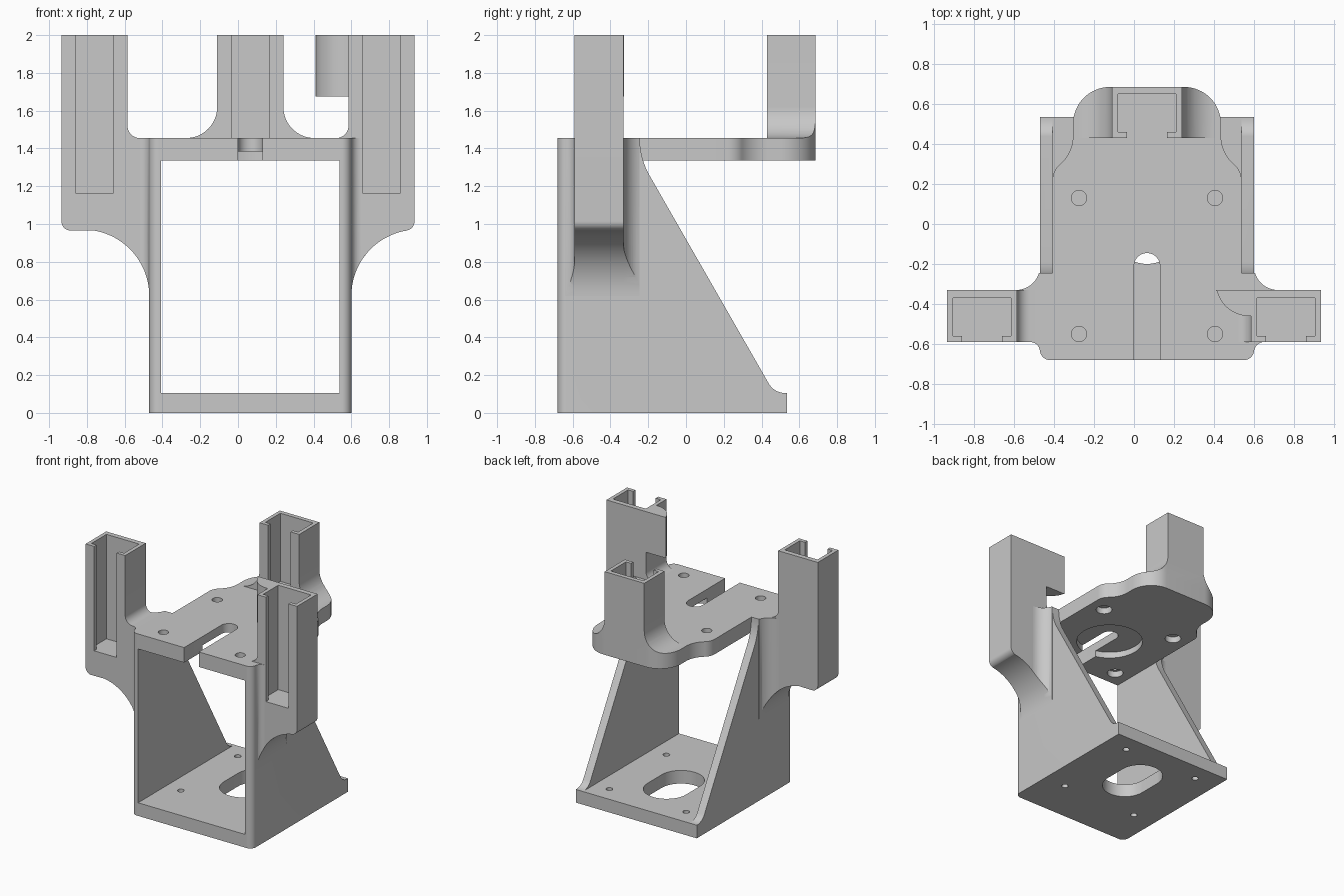
import bpy, bmesh
from math import cos, sin, radians

if "Cube" in bpy.data.objects:
    bpy.data.objects.remove(bpy.data.objects["Cube"])

grey = bpy.data.materials.new("plain grey")
grey.use_nodes = True
grey.diffuse_color = (0.58, 0.58, 0.58, 1)
grey.node_tree.nodes["Principled BSDF"].inputs["Base Color"].default_value = (0.58, 0.58, 0.58, 1)

MID = 0.065            # centre line of the frame
INNER, OUTER = 0.4725, 0.535   # half widths of the frame
FRONT, BACK = -0.68, 0.535
DECK_LOW, DECK_TOP = 1.335, 1.455


def arc(cx, cy, r, a0, a1, n=12):
    angles = [radians(a0 + (a1 - a0) * i / n) for i in range(n + 1)]
    return [(cx + r * cos(a), cy + r * sin(a)) for a in angles]


def circle(cx, cy, r):
    return arc(cx, cy, r, 0, 360, 32)[:-1]


def prism(name, pts, axis, lo, hi):
    """Extrude a 2D outline along the named axis."""
    place = {"x": lambda a, b, d: (d, a, b),
             "y": lambda a, b, d: (a, d, b),
             "z": lambda a, b, d: (a, b, d)}[axis]
    bm = bmesh.new()
    low = [bm.verts.new(place(a, b, lo)) for a, b in pts]
    high = [bm.verts.new(place(a, b, hi)) for a, b in pts]
    bm.faces.new(low)
    bm.faces.new(high)
    for i in range(len(pts)):
        j = (i + 1) % len(pts)
        bm.faces.new((low[i], low[j], high[j], high[i]))
    bmesh.ops.recalc_face_normals(bm, faces=bm.faces)
    mesh = bpy.data.meshes.new(name)
    bm.to_mesh(mesh)
    bm.free()
    mesh.materials.append(grey)
    obj = bpy.data.objects.new(name, mesh)
    bpy.context.collection.objects.link(obj)
    return obj


def select(obj):
    bpy.ops.object.select_all(action="DESELECT")
    obj.select_set(True)
    bpy.context.view_layer.objects.active = obj


def combine(obj, tool, operation="DIFFERENCE"):
    """Apply a boolean and discard the tool."""
    mod = obj.modifiers.new("cut", "BOOLEAN")
    mod.operation, mod.object, mod.solver = operation, tool, "EXACT"
    select(obj)
    bpy.ops.object.modifier_apply(modifier=mod.name)
    bpy.data.objects.remove(tool)


def cut(obj, pts, lo, hi):
    combine(obj, prism("cutter", pts, "z", lo, hi))


def socket(obj, cx, front, floor):
    """Hollow a tower into a lipped channel open at the front."""
    half = [(0.1, -0.1), (0.1, 0.03), (0.145, 0.03), (0.145, 0.22)]
    pts = half + [(-x, y) for x, y in reversed(half)]
    cut(obj, [(cx + x, front + y) for x, y in pts], floor, 2.1)


def mirrored(half):
    return ([(MID + x, y) for x, y in half]
            + [(MID - x, y) for x, y in reversed(half)])


# Base plate with long opening and screw holes
base = prism("base_plate", mirrored([(INNER, FRONT), (INNER, BACK)]), "z", 0, 0.105)
cut(base, arc(MID, 0.15, 0.17, 0, 180, 20) + arc(MID, -0.03, 0.17, 180, 360, 20), -0.1, 0.3)
for x in (MID - 0.34, MID + 0.34):
    for y in (-0.33, 0.39):
        cut(base, circle(x, y, 0.025), -0.1, 0.3)

# Top deck with narrowed, rounded rear
deck_outline = mirrored([(INNER, FRONT)] + arc(0.3725, 0.22, 0.1, 0, 50)
                        + arc(0.557, 0.44, 0.187, 230, 180)
                        + arc(0.185, 0.5, 0.185, 0, 90, 16))
deck = prism("top_deck", deck_outline, "z", DECK_LOW, DECK_TOP)
cut(deck, [(MID - 0.065, -0.9), (MID + 0.065, -0.9)] + arc(MID, -0.21, 0.065, 0, 180), 1.2, 1.6)
cut(deck, circle(MID, -0.21, 0.25), 1.2, 1.385)
for x in (MID - 0.34, MID + 0.34):
    for y in (-0.55, 0.13):
        cut(deck, circle(x, y, 0.038), 1.2, 1.6)
        cut(deck, circle(x, y, 0.06), 1.2, 1.385)

# Sloping side walls with rounded front corners
wall_profile = ([(FRONT, 0), (BACK, 0), (BACK, 0.105)]
                + arc(0.525, 0.205, 0.1, 270, 211, 8)
                + arc(0.16, 1.455, 0.405, 211, 180, 8)
                + [(FRONT, DECK_TOP)])
for s, side in ((-1, "right"), (1, "left")):
    wall = prism(side + "_wall", wall_profile, "x",
                 *sorted((MID + s * INNER, MID + s * OUTER)))
    plan = ([(0.3, FRONT)] + arc(OUTER - 0.05, FRONT + 0.05, 0.05, 270, 360)
            + [(OUTER, 0.8), (0.3, 0.8)])
    combine(wall, prism("trim", [(MID + s * x, y) for x, y in plan], "z", -0.1, 1.6),
            "INTERSECT")

# Front towers on curved brackets, blended into the walls
for s, side in ((-1, "right"), (1, "left")):
    w = OUTER + s * MID
    profile = ([(0.935, 2), (0.585, 2)] + arc(0.52, 1.52, 0.065, 0, -90)
               + [(w, DECK_TOP)] + arc(w + 0.35, 0.62, 0.35, 180, 98, 20)
               + arc(0.885, 1.015, 0.05, 270, 360))
    profile = [(s * x, z) for x, z in profile]
    tower = prism(side + "_front_tower", profile, "y", -0.59, -0.33)
    socket(tower, s * 0.76, -0.59, 1.165)
    fillets = {"rear": [(w, -0.33)] + arc(w + 0.12, -0.21, 0.12, 270, 197) + [(w, -0.245)],
               "front": [(w, -0.59)] + arc(w + 0.05, -0.64, 0.05, 90, 180)}
    for end, plan in fillets.items():
        blend = prism(f"{side}_{end}_blend", profile, "y", -0.75, -0.1)
        combine(blend, prism("trim", [(s * x, y) for x, y in plan], "z", 0.3, DECK_TOP),
                "INTERSECT")

# Hooked fin on the inner side of the left tower
prism("tower_fin", [(0.585, -0.33), (0.41, -0.33)]
      + arc(0.575, -0.295, 0.165, 192, 270) + [(0.585, -0.46)], "z", 1.675, 2)

# Rear tower with flared foot, trimmed to the deck edge
flare = [(0.175, 2)] + arc(0.34, 1.62, 0.165, 180, 270, 16)
rear = prism("rear_tower", mirrored(flare), "y", 0.43, 0.75)
combine(rear, prism("trim", deck_outline, "z", 1.2, 2.2), "INTERSECT")
socket(rear, MID, 0.43, 1.4)

# Smooth the curved faces, keep edges crisp
for obj in list(bpy.context.collection.objects):
    if obj.type == "MESH" and grey.name in obj.data.materials:
        select(obj)
        bpy.ops.object.shade_smooth_by_angle(angle=radians(30))
